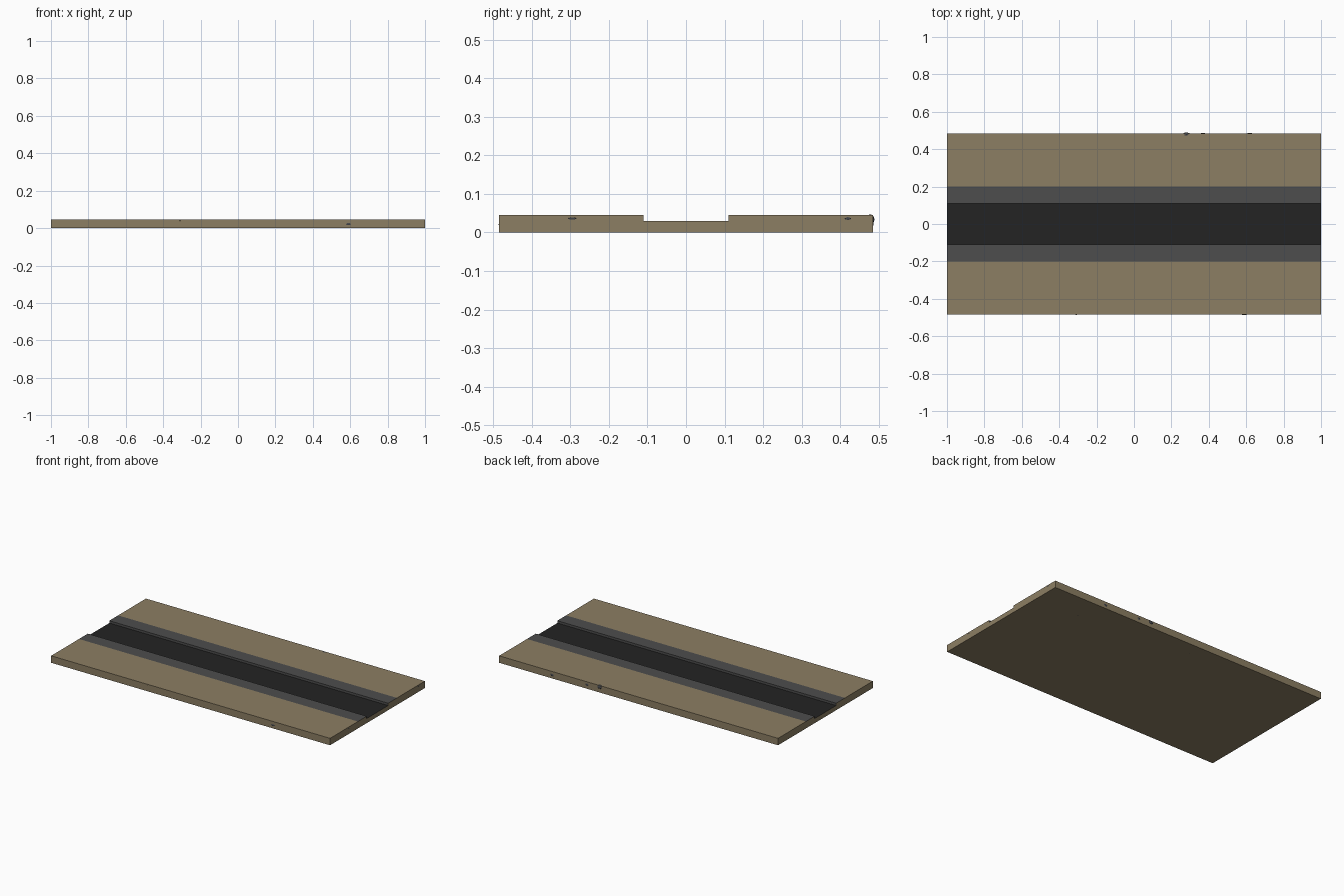
import bpy, bmesh
from mathutils import Vector

if "Cube" in bpy.data.objects:
    bpy.data.objects.remove(bpy.data.objects["Cube"])


def material(name, rgb):
    m = bpy.data.materials.new(name)
    m.diffuse_color = (*rgb, 1)
    m.use_nodes = True
    m.node_tree.nodes["Principled BSDF"].inputs["Base Color"].default_value = m.diffuse_color
    return m


earth = material("earth brown", (0.262, 0.209, 0.125))
grey = material("kerb grey", (0.074, 0.074, 0.074))
asphalt = material("asphalt black", (0.017, 0.017, 0.017))
stone = material("stone grey", (0.058, 0.062, 0.070))

HALF_X, HALF_Y, TOP, ROAD_Z = 0.999, 0.485, 0.045, 0.03
ROAD, KERB = 0.11, 0.20


def finish(bm, name, mats):
    bmesh.ops.recalc_face_normals(bm, faces=bm.faces)
    me = bpy.data.meshes.new(name)
    bm.to_mesh(me)
    bm.free()
    for m in mats:
        me.materials.append(m)
    ob = bpy.data.objects.new(name, me)
    bpy.context.collection.objects.link(ob)
    return ob


# Road tile: one cross-section with a sunken roadway, extruded along x
half = [(ROAD, ROAD_Z), (ROAD, TOP), (KERB, TOP), (HALF_Y, TOP), (HALF_Y, 0)]
profile = half + [(-y, z) for y, z in reversed(half)]
bm = bmesh.new()
end = bm.faces.new([bm.verts.new((-HALF_X, y, z)) for y, z in profile])
ext = bmesh.ops.extrude_face_region(bm, geom=[end], use_keep_orig=True)
new_verts = [g for g in ext["geom"] if isinstance(g, bmesh.types.BMVert)]
bmesh.ops.translate(bm, verts=new_verts, vec=(2 * HALF_X, 0, 0))
bmesh.ops.recalc_face_normals(bm, faces=bm.faces)

# Colour the roadway and kerbs by position; ends and banks stay brown
for f in bm.faces:
    c = f.calc_center_median()
    if abs(f.normal.x) > 0.5 or c.z < 0.01:
        continue
    if abs(c.y) < 0.05:
        f.material_index = 2
    elif abs(c.y) < KERB:
        f.material_index = 1
finish(bm, "road_tile", [earth, grey, asphalt])

# Embedded stones that just break the surface: centre and radii
stones = [
    ((0.59, -0.470, 0.021), (0.050, 0.0165, 0.020)),
    ((-0.31, -0.476, 0.040), (0.016, 0.010, 0.004)),
    ((0.62, 0.470, 0.022), (0.030, 0.0175, 0.018)),
    ((0.37, 0.470, 0.026), (0.026, 0.0175, 0.017)),
    ((0.28, 0.478, 0.034), (0.022, 0.0115, 0.013)),
    ((0.985, -0.295, 0.036), (0.0155, 0.030, 0.0085)),
    ((0.988, 0.42, 0.036), (0.0125, 0.022, 0.0085)),
    ((0.69, 0.32, 0.012), (0.022, 0.022, 0.0128)),
    ((-0.08, 0.40, 0.012), (0.016, 0.016, 0.0126)),
    ((-0.18, 0.45, 0.012), (0.016, 0.016, 0.0126)),
]
for i, (centre, radii) in enumerate(stones):
    bm = bmesh.new()
    bmesh.ops.create_icosphere(bm, subdivisions=2, radius=1)
    for v in bm.verts:
        v.co = Vector(a * r for a, r in zip(v.co, radii)) + Vector(centre)
        v.co.z = max(v.co.z, -0.0005)
    finish(bm, f"stone_{i + 1}", [stone])
